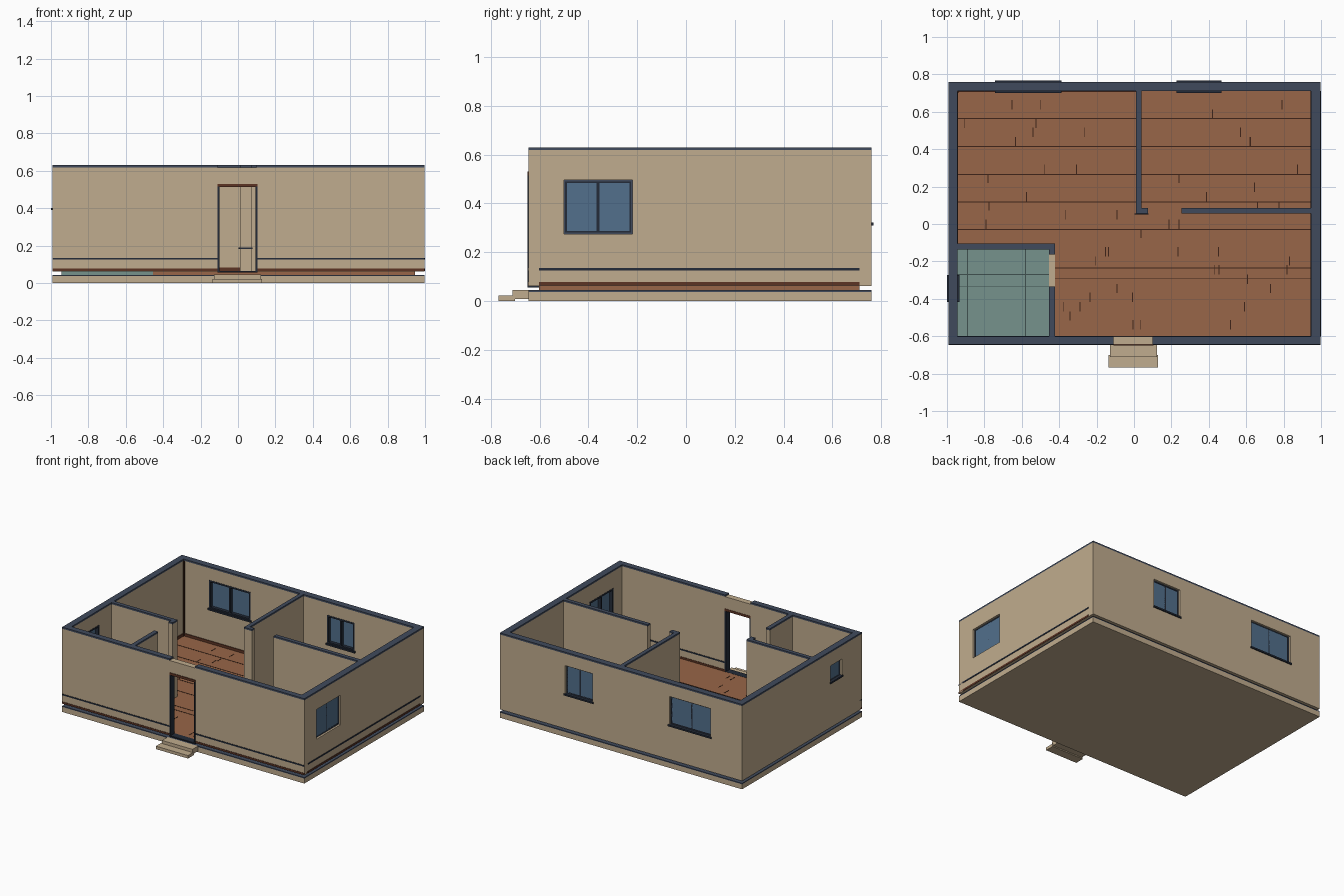
import bpy, bmesh, random
from mathutils import Vector, Matrix

random.seed(4)
if "Cube" in bpy.data.objects:
    bpy.data.objects.remove(bpy.data.objects["Cube"])


def material(name, *srgb):
    col = [(c / 255 / 12.92) if c < 11 else ((c / 255 + 0.055) / 1.055) ** 2.4 for c in srgb] + [1]
    m = bpy.data.materials.new(name)
    m.use_nodes = True
    m.diffuse_color = col
    m.node_tree.nodes["Principled BSDF"].inputs["Base Color"].default_value = col
    return m


PLASTER = material("plaster", 192, 172, 142)
NAVY = material("navy", 64, 74, 92)
FRAME = material("dark_frame", 36, 43, 56)
GLASS = material("glass", 82, 112, 140)
WOOD = material("wood_floor", 152, 102, 72)
TILE = material("tile_floor", 118, 146, 140)
BROWN = material("brown_trim", 92, 52, 36)
SEAM = material("floor_seam", 62, 36, 24)
GROUT = material("tile_grout", 62, 80, 78)


def boxes(name, mat, *ranges):
    """One object made of boxes, each given as ((x0, x1), (y0, y1), (z0, z1))."""
    bm = bmesh.new()
    for r in ranges:
        size = [b - a for a, b in r]
        mid = Vector([(a + b) / 2 for a, b in r])
        bmesh.ops.create_cube(bm, size=1, matrix=Matrix.Translation(mid) @ Matrix.Diagonal(size + [1]))
    mesh = bpy.data.meshes.new(name)
    bm.to_mesh(mesh)
    bm.free()
    mesh.materials.append(mat)
    ob = bpy.data.objects.new(name, mesh)
    bpy.context.collection.objects.link(ob)
    return ob


# Shared dimensions
LEFT, RIGHT, FRONT, BACK = -0.993, 0.997, -0.645, 0.76
IN_L, IN_R, IN_F, IN_B = -0.945, 0.947, -0.602, 0.712
WALL_Z, TOP = 0.062, 0.63
CAP_Z = TOP - 0.012
FLOOR = 0.062
DOOR = (-0.11, 0.10)


def wall(name, x, y, holes=()):
    """Plaster wall along its longer side, split round holes (a, b, z0, z1)."""
    along_x = x[1] - x[0] > y[1] - y[0]
    start, end = x if along_x else y
    place = lambda s, z: (s, y, z) if along_x else (x, s, z)
    parts = []
    for a, b, z0, z1 in sorted(holes):
        parts.append(place((start, a), (WALL_Z, CAP_Z)))
        if z0 > WALL_Z:
            parts.append(place((a, b), (WALL_Z, z0)))
        parts.append(place((a, b), (z1, CAP_Z)))
        start = b
    parts.append(place((start, end), (WALL_Z, CAP_Z)))
    return boxes(name, PLASTER, *parts)


# Foundation with a dark top course
boxes("foundation", PLASTER, ((LEFT, RIGHT), (FRONT, BACK), (0, 0.037)))
boxes("foundation_course", NAVY, ((LEFT, RIGHT), (FRONT, BACK), (0.037, 0.044)))

# Entrance steps
boxes("upper_step", PLASTER, ((-0.127, 0.123), (-0.71, FRONT), (0.008, 0.045)))
boxes("lower_step", PLASTER, ((-0.137, 0.127), (-0.768, -0.70), (0, 0.022)))

# Outer walls with window and door openings
back_windows = [(-0.735, -0.395, 0.32, 0.53), (0.235, 0.46, 0.32, 0.53)]
left_window = (-0.41, -0.28, 0.40, 0.52)
right_window = (-0.50, -0.22, 0.275, 0.495)
wall("front_wall", (LEFT, RIGHT), (FRONT, IN_F), [(*DOOR, WALL_Z, 0.528)])
wall("back_wall", (LEFT, RIGHT), (IN_B, BACK), back_windows)
wall("left_wall", (LEFT, IN_L), (IN_F, IN_B), [left_window])
wall("right_wall", (IN_R, RIGHT), (IN_F, IN_B), [right_window])

# Inner partitions
partitions = {
    "rear_partition": ((0.01, 0.04), (0.055, IN_B)),
    "hall_stub": ((0.04, 0.075), (0.055, 0.085)),
    "bedroom_partition": ((0.255, IN_R), (0.055, 0.085)),
    "bathroom_back_partition": ((IN_L, -0.423), (-0.135, -0.105)),
    "bathroom_door_stub": ((-0.455, -0.423), (-0.163, -0.135)),
    "bathroom_side_partition": ((-0.455, -0.423), (IN_F, -0.333)),
}
for name, (x, y) in partitions.items():
    wall(name, x, y)

# Dark caps along every wall top, open above the door
cap_plan = list(partitions.values()) + [
    ((LEFT, DOOR[0]), (FRONT, IN_F)), ((DOOR[1], RIGHT), (FRONT, IN_F)),
    ((LEFT, RIGHT), (IN_B, BACK)), ((LEFT, IN_L), (IN_F, IN_B)), ((IN_R, RIGHT), (IN_F, IN_B))]
boxes("wall_caps", NAVY, *[(x, y, (CAP_Z, TOP)) for x, y in cap_plan])

# Floors
boxes("wood_floor", WOOD,
      ((IN_L, IN_R), (-0.12, IN_B), (0.044, FLOOR)),
      ((-0.455, IN_R), (IN_F, -0.12), (0.044, FLOOR)))
boxes("tile_floor", TILE, ((IN_L, -0.455), (IN_F, -0.12), (0.044, FLOOR)))
boxes("bathroom_threshold", PLASTER, ((-0.455, -0.423), (-0.333, -0.163), (FLOOR, FLOOR + 0.004)))

# Board seams and scattered board ends
seam_z = (FLOOR, FLOOR + 0.0015)
seams = []
rows = [0.565, 0.415, 0.265, 0.118, -0.03, -0.235, -0.29]
for y in rows:
    x0 = IN_L if y > -0.1 else -0.423
    seams.append(((x0, IN_R), (y - 0.0025, y + 0.0025), seam_z))
for row in range(9):
    y0 = IN_B - 0.05 - row * 0.147
    for _ in range(6):
        x = random.uniform(IN_L if y0 > -0.06 else -0.40, IN_R)
        y = y0 - random.choice((0, 0.05, 0.1))
        if y - 0.05 > IN_F:
            seams.append(((x - 0.0025, x + 0.0025), (y - 0.05, y), seam_z))
boxes("board_seams", SEAM, *seams)
boxes("tile_joints", GROUT,
      *[((x - 0.002, x + 0.002), (IN_F, -0.135), seam_z) for x in (-0.89, -0.58)],
      *[((IN_L, -0.455), (y - 0.002, y + 0.002), seam_z) for y in (-0.27, -0.335)])

# Trim strips through the front and right walls
for name, mat, z in (("dado_strip", FRAME, (0.125, 0.135)), ("base_strip", BROWN, (0.063, 0.077))):
    y = (FRONT - 0.003, IN_F + 0.003)
    boxes(name, mat,
          ((LEFT, DOOR[0]), y, z), ((DOOR[1], RIGHT), y, z),
          ((IN_R - 0.003, RIGHT + 0.003), (IN_F, IN_B), z))
boxes("inner_skirting", BROWN,
      ((IN_L, 0.01), (IN_B - 0.005, IN_B), (FLOOR, 0.082)),
      ((IN_L, IN_L + 0.005), (-0.105, IN_B), (FLOOR, 0.082)))
boxes("corner_pipe", SEAM, ((IN_L, IN_L + 0.01), (IN_B - 0.01, IN_B), (FLOOR, CAP_Z)))
boxes("stub_strip", FRAME, ((0.003, 0.077), (0.052, 0.055), (0.181, 0.189)))

# Door frame
depth = (FRONT - 0.004, IN_F + 0.002)
boxes("door_jambs", FRAME, *[((x - 0.005, x + 0.005), depth, (0.055, 0.515))
                             for x in (DOOR[0] + 0.005, DOOR[1] - 0.002)])
boxes("door_head", BROWN, ((DOOR[0], DOOR[1] + 0.003), depth, (0.512, 0.53)))
boxes("door_threshold", FRAME, (DOOR, depth, (0.055, FLOOR + 0.001)))


def window(name, hole, inner, outer, along_x, mullion, sill=True):
    """Glass set in the wall, frame bars towards the room, sill through the wall."""
    a, b, z0, z1 = hole
    out = 1 if outer > inner else -1
    span = lambda p, q: (min(p, q), max(p, q))
    place = lambda s, d, z: (s, d, z) if along_x else (d, s, z)
    pane = outer - out * 0.018
    bars = span(inner - out * 0.002, pane)
    w = 0.012
    rails = [((a, a + w), (z0, z1)), ((b - w, b), (z0, z1)), ((a, b), (z0, z0 + w)), ((a, b), (z1 - w, z1))]
    if mullion:
        mid = (a + b) / 2
        rails.append(((mid - w / 2, mid + w / 2), (z0, z1)))
    boxes(name + "_frame", FRAME, *[place(s, bars, z) for s, z in rails])
    boxes(name + "_glass", GLASS, place((a, b), span(pane, pane - out * 0.008), (z0, z1)))
    # slim outer edging
    e, edge = 0.005, span(pane, pane + out * 0.003)
    rim = [((a, a + e), (z0, z1)), ((b - e, b), (z0, z1)), ((a, b), (z0, z0 + e)), ((a, b), (z1 - e, z1))]
    boxes(name + "_edging", NAVY, *[place(s, edge, z) for s, z in rim])
    if sill:
        reach = span(inner - out * 0.011, outer + out * 0.008)
        boxes(name + "_sill", FRAME, place((a - 0.008, b + 0.008), reach, (z0 - 0.01, z0 + 0.002)))


window("wide_back_window", back_windows[0], IN_B, BACK, True, True)
window("small_back_window", back_windows[1], IN_B, BACK, True, True)
window("bathroom_window", left_window, IN_L, LEFT, False, False)
window("right_window", right_window, IN_R, RIGHT, False, True, sill=False)
